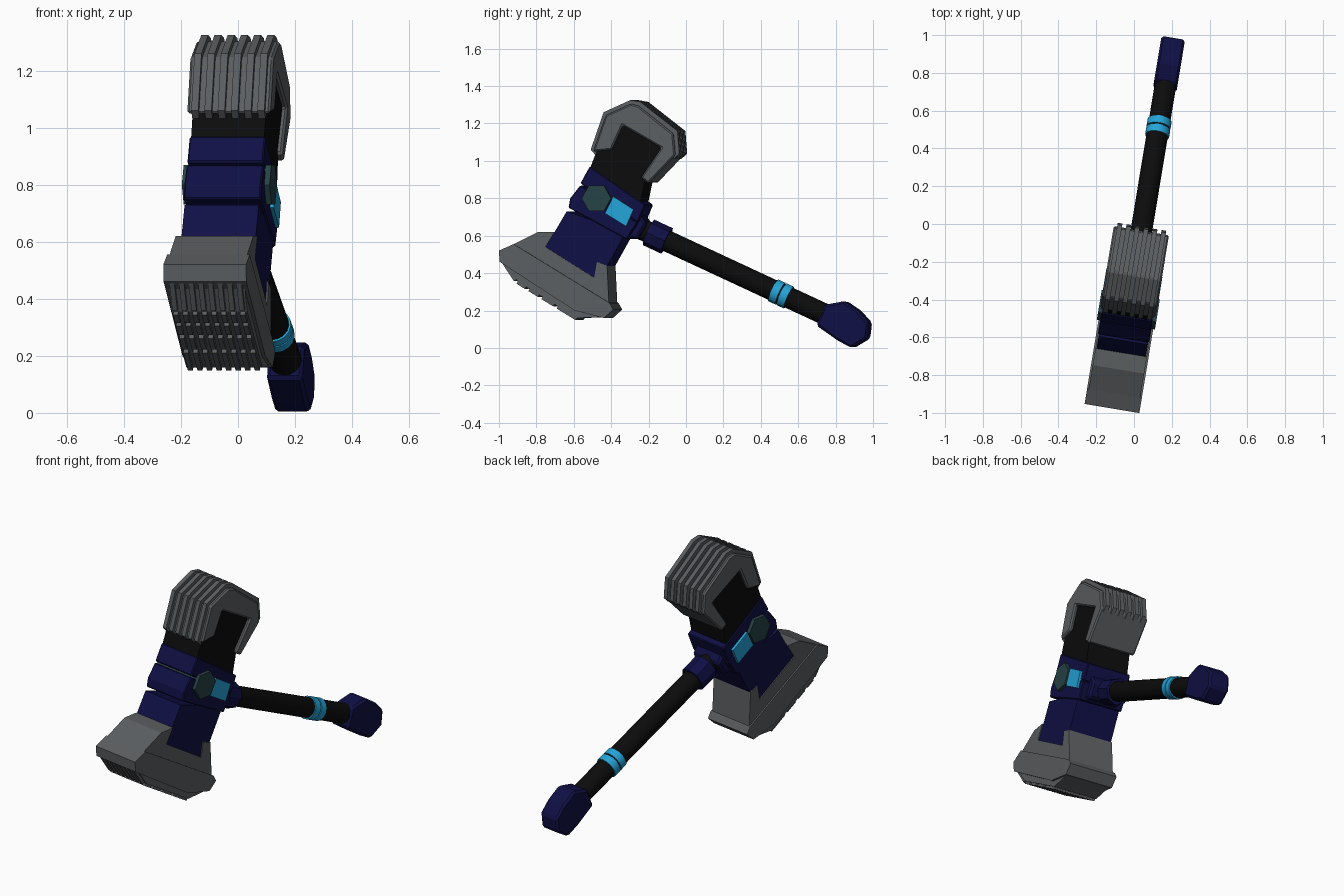
import bpy, bmesh, math
from mathutils import Matrix, Vector

old = bpy.data.objects.get("Cube")
if old:
    bpy.data.objects.remove(old, do_unlink=True)

# Whole hammer is turned slightly about the vertical axis
PLACE = Matrix.Translation((0.045, 0, 0)) @ Matrix.Rotation(math.radians(-9.4), 4, 'Z')


def material(name, rgb):
    m = bpy.data.materials.new(name)
    m.use_nodes = True
    m.diffuse_color = (*rgb, 1)
    m.node_tree.nodes["Principled BSDF"].inputs["Base Color"].default_value = (*rgb, 1)
    return m


STEEL = material("steel grey", (0.105, 0.112, 0.118))
NAVY = material("navy blue", (0.005, 0.005, 0.06))
BLACK = material("black", (0.0035, 0.0035, 0.0035))
CYAN = material("bright cyan", (0.018, 0.37, 0.68))
TEAL = material("dark teal", (0.02, 0.055, 0.06))


def finish(bm, name, mat, bevel=0):
    bmesh.ops.recalc_face_normals(bm, faces=bm.faces)
    mesh = bpy.data.meshes.new(name)
    bm.to_mesh(mesh)
    bm.free()
    mesh.materials.append(mat)
    ob = bpy.data.objects.new(name, mesh)
    bpy.context.collection.objects.link(ob)
    ob.matrix_world = PLACE
    if bevel:
        mod = ob.modifiers.new("edge", 'BEVEL')
        mod.width, mod.segments = bevel, 1
    return ob


def add_prism(bm, profile, x0, x1):
    """Extrude a side profile of (y, z) points across the width."""
    a = [bm.verts.new((x0, y, z)) for y, z in profile]
    b = [bm.verts.new((x1, y, z)) for y, z in profile]
    bm.faces.new(a)
    bm.faces.new(b)
    for i in range(len(a)):
        j = (i + 1) % len(a)
        bm.faces.new((a[i], a[j], b[j], b[i]))


def prism(name, mat, half, profile, bevel=0):
    bm = bmesh.new()
    add_prism(bm, profile, -half, half)
    return finish(bm, name, mat, bevel)


def ribs(name, mat, profiles, count, spacing, width):
    bm = bmesh.new()
    for i in range(count):
        x = (i - (count - 1) / 2) * spacing
        for p in profiles:
            add_prism(bm, p, x - width / 2, x + width / 2)
    return finish(bm, name, mat)


# Striking block: shouldered body, rim and base
prism("lower_block", STEEL, 0.138, [
    (-0.92, 0.55), (-0.78, 0.62), (-0.69, 0.62), (-0.74, 0.54), (-0.475, 0.375),
    (-0.46, 0.46), (-0.405, 0.44), (-0.395, 0.235), (-0.45, 0.2), (-0.9, 0.48)])
prism("lower_rim", STEEL, 0.147, [
    (-0.99, 0.52), (-0.91, 0.555), (-0.39, 0.24), (-0.37, 0.205),
    (-0.42, 0.16), (-0.58, 0.2), (-0.985, 0.46)])
prism("lower_base", STEEL, 0.135, [
    (-0.97, 0.47), (-0.89, 0.355), (-0.57, 0.16), (-0.43, 0.165), (-0.5, 0.27)])


# Rows of short ribs on the striking face
def strip(p, q, lift):
    p, q = Vector(p), Vector(q)
    d = (q - p).normalized()
    n = Vector((d.y, -d.x))
    if n.y > 0:
        n = -n
    return [p - n * lift, p + n * lift, q + n * lift, q - n * lift]


start, end = Vector((-0.89, 0.355)), Vector((-0.57, 0.16))
rows = [strip((-0.97, 0.47), (-0.9, 0.365), 0.014)]
for t0, t1 in ((0, 0.14), (0.2, 0.36), (0.42, 0.62), (0.68, 1)):
    rows.append(strip(start.lerp(end, t0), start.lerp(end, t1), 0.014))
ribs("striking_ribs", STEEL, rows, 8, 0.034, 0.018)

# Navy neck in stepped pieces
prism("neck_lower", NAVY, 0.132, [
    (-0.625, 0.73), (-0.69, 0.62), (-0.74, 0.54), (-0.475, 0.375),
    (-0.41, 0.43), (-0.32, 0.59), (-0.3, 0.62)])
prism("neck_middle", NAVY, 0.137, [
    (-0.55, 0.87), (-0.24, 0.67), (-0.3, 0.58), (-0.615, 0.75), (-0.605, 0.8)], 0.005)
prism("neck_upper", NAVY, 0.135, [
    (-0.5, 0.97), (-0.2, 0.765), (-0.24, 0.67), (-0.55, 0.88)], 0.005)
prism("upper_core", BLACK, 0.13, [
    (-0.51, 0.93), (-0.46, 1.06), (-0.38, 1.22), (-0.28, 1.24),
    (-0.08, 1.1), (-0.2, 0.9), (-0.23, 0.76)])

# Claw-shaped cap with ribs wrapped over it
outer = [(-0.48, 1.05), (-0.41, 1.245), (-0.275, 1.305), (-0.235, 1.295),
         (-0.045, 1.145), (-0.035, 1.03)]
prism("upper_cap", STEEL, 0.148, outer + [
    (-0.18, 0.88), (-0.22, 0.91), (-0.11, 1.07), (-0.32, 1.19), (-0.38, 1.06)], 0.008)
raised = [(-0.495, 1.06), (-0.425, 1.26), (-0.28, 1.325), (-0.225, 1.315),
          (-0.025, 1.16), (-0.015, 1.04)]
inner = [(y * 0.95 - 0.013, z - 0.02) for y, z in reversed(outer)]
ribs("cap_ribs", STEEL, [raised + inner], 6, 0.047, 0.025)

# Gem and glowing plate, shown on both sides
prism("side_gem", TEAL, 0.156, [
    (-0.46 + 0.08 * math.cos(k * math.pi / 3), 0.8 + 0.08 * math.sin(k * math.pi / 3))
    for k in range(6)])
prism("side_plate", CYAN, 0.15, [
    (-0.37, 0.81), (-0.26, 0.74), (-0.3, 0.65), (-0.415, 0.72)])

# Handle socket
prism("handle_socket", NAVY, 0.1, [
    (-0.32, 0.72), (-0.235, 0.72), (-0.2, 0.66), (-0.25, 0.58), (-0.34, 0.6)], 0.012)

# Handle parts lie along one sloping axis
ORIGIN = Vector((0, -0.103, 0.572))
AXIS = Vector((0, 0.909, -0.417)).normalized()
TURN = AXIS.to_track_quat('Z', 'Y').to_matrix().to_4x4()


def rod(name, mat, t0, t1, radius, sides):
    bm = bmesh.new()
    centre = ORIGIN + AXIS * (t0 + t1) / 2
    bmesh.ops.create_cone(bm, cap_ends=True, segments=sides, radius1=radius, radius2=radius,
                          depth=t1 - t0, matrix=Matrix.Translation(centre) @ TURN)
    ob = finish(bm, name, mat)
    if sides > 8:
        bpy.context.view_layer.objects.active = ob
        bpy.ops.object.select_all(action='DESELECT')
        ob.select_set(True)
        bpy.ops.object.shade_smooth_by_angle(angle=math.radians(40))


rod("handle_shaft", BLACK, -0.18, 0.97, 0.057, 16)
rod("handle_collar", NAVY, -0.11, 0.0, 0.075, 8)
for i, t in enumerate((0.655, 0.705)):
    rod(f"handle_ring_{i + 1}", CYAN, t - 0.021, t + 0.021, 0.064, 16)

# Faceted pommel
prism("pommel", NAVY, 0.063, [
    (0.715, 0.12), (0.76, 0.23), (0.865, 0.25), (0.94, 0.2),
    (1.0, 0.135), (0.99, 0.05), (0.905, 0.0), (0.83, 0.04)], 0.012)
